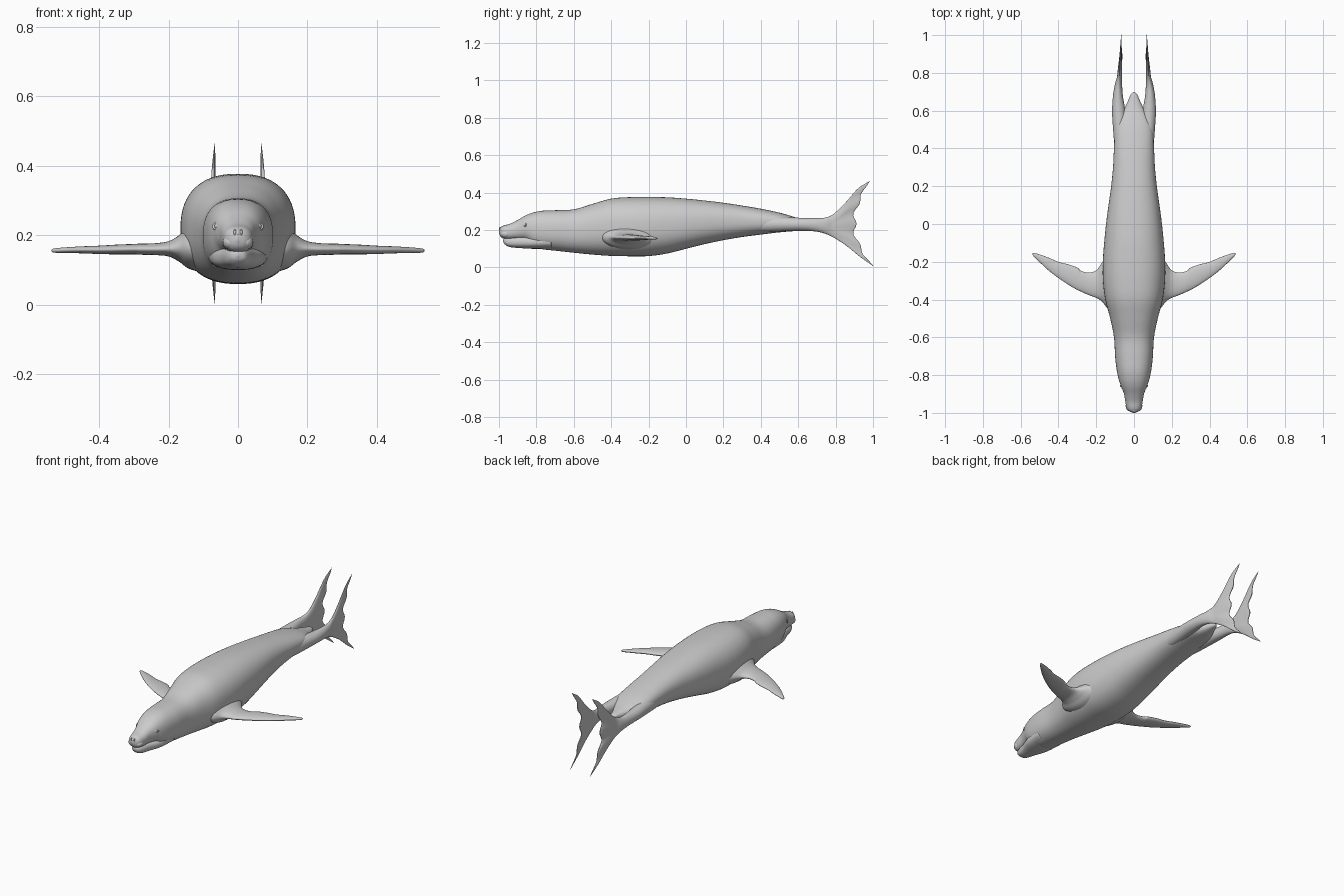
import bpy, bmesh
from math import sin, cos, pi, copysign
from mathutils import Vector


def spline(keys, sub=6):
    """Catmull-Rom interpolation through rows of numbers."""
    rows = []
    for i in range(len(keys) - 1):
        p0, p1, p2, p3 = (keys[max(0, min(len(keys) - 1, i + k))] for k in (-1, 0, 1, 2))
        for s in range(sub):
            t = s / sub
            rows.append([0.5 * (2 * b + (c - a) * t + (2 * a - 5 * b + 4 * c - d) * t * t
                                + (3 * b - a - 3 * c + d) * t ** 3)
                         for a, b, c, d in zip(p0, p1, p2, p3)])
    rows.append(list(keys[-1]))
    return rows


def loft(name, keys, ring, n=48, mirror=False):
    bm = bmesh.new()
    rings = [[bm.verts.new(ring(row, 2 * pi * k / n)) for k in range(n)] for row in spline(keys)]
    for a, b in zip(rings, rings[1:]):
        for k in range(n):
            bm.faces.new((a[k], a[(k + 1) % n], b[(k + 1) % n], b[k]))
    bm.faces.new(rings[0])
    bm.faces.new(rings[-1])
    bmesh.ops.recalc_face_normals(bm, faces=bm.faces)
    return finish(name, bm, mirror)


def finish(name, bm, mirror=False):
    mesh = bpy.data.meshes.new(name)
    bm.to_mesh(mesh)
    bm.free()
    mesh.shade_smooth()
    ob = bpy.data.objects.new(name, mesh)
    bpy.context.collection.objects.link(ob)
    if mirror:
        ob.modifiers.new("Mirror", 'MIRROR')
    return ob


def power(v, e):
    return copysign(abs(v) ** e, v)


# Rows: y, half width, top z, bottom z
def body_ring(r, a):
    y, w, zt, zb = r
    w = max(w, 0.001)
    e = 0.84
    return Vector((w * power(cos(a), e), y, (zt + zb) / 2 + (zt - zb) / 2 * power(sin(a), e)))


# Torso with head, muzzle and tail stub
loft("body", [
    (-1.0, .004, .200, .185), (-.992, .024, .214, .166), (-.975, .038, .224, .154),
    (-.94, .046, .234, .150), (-.90, .053, .254, .150), (-.86, .068, .277, .145),
    (-.82, .082, .293, .115), (-.77, .092, .303, .098), (-.70, .100, .306, .090),
    (-.60, .106, .311, .079), (-.50, .126, .340, .069), (-.40, .152, .368, .062),
    (-.30, .164, .376, .060), (-.20, .165, .377, .061), (-.10, .158, .375, .075),
    (0, .148, .368, .100), (.10, .135, .358, .125), (.20, .121, .346, .146),
    (.30, .111, .331, .163), (.40, .106, .314, .176), (.50, .100, .293, .188),
    (.56, .082, .276, .193), (.61, .052, .260, .198), (.65, .033, .250, .205),
    (.685, .017, .242, .214), (.70, .002, .230, .225)], body_ring, 64)

# Lower jaw tucked under the muzzle, leaving the mouth crease
loft("lower_jaw", [
    (-.978, .004, .150, .140), (-.97, .022, .156, .125), (-.945, .035, .162, .110),
    (-.89, .050, .168, .104), (-.82, .074, .172, .100), (-.72, .085, .180, .100)],
    body_ring)


# Front flippers; rows: x, leading y, trailing y, centre z, half thickness
def front_ring(r, a):
    x, y0, y1, z, h = r
    return Vector((x, (y0 + y1) / 2 + (y1 - y0) / 2 * cos(a), z + h * sin(a)))


loft("front_flipper", [
    (.09, -.47, -.12, .165, .075), (.14, -.445, -.16, .163, .060), (.17, -.410, -.205, .162, .038),
    (.20, -.391, -.245, .161, .022), (.24, -.376, -.257, .160, .017),
    (.28, -.358, -.248, .160, .016), (.30, -.349, -.231, .160, .015),
    (.35, -.320, -.213, .159, .014), (.40, -.286, -.201, .158, .012),
    (.45, -.248, -.179, .158, .010), (.50, -.202, -.161, .157, .008),
    (.53, -.172, -.153, .156, .006), (.538, -.161, -.155, .156, .002)],
    front_ring, 40, True)


# Hind flippers; rows: middle y, centre x, half thickness, top z, bottom z, tip sweep, scallop
def hind_ring(r, a):
    y, x, h, zt, zb, bow, wave = r
    c = cos(a)
    rays = 1 + 18 * wave * cos(13 * c)
    return Vector((x + h * rays * sin(a),
                   y + bow * c * c * (1 - .12 * c) + wave * cos(13 * c) * sin(a) ** 2,
                   (zt + zb) / 2 + (zt - zb) / 2 * c))


loft("hind_flipper", [
    (.30, .060, .030, .265, .195, 0, 0), (.42, .070, .034, .272, .192, 0, 0),
    (.52, .076, .036, .270, .194, 0, 0), (.60, .081, .035, .266, .196, 0, 0),
    (.68, .085, .026, .264, .194, 0, 0), (.74, .082, .019, .266, .182, 0, 0),
    (.78, .077, .013, .285, .160, .008, 0), (.82, .074, .011, .345, .115, .035, .002),
    (.86, .071, .008, .420, .055, .065, .005), (.892, .068, .005, .455, .015, .088, .010),
    (.90, .067, .002, .464, .003, .095, .012)], hind_ring, 96, True)


# Ellipsoid helper for small face details
def blob(name, loc, size, mirror=False):
    bm = bmesh.new()
    bmesh.ops.create_uvsphere(bm, u_segments=24, v_segments=14, radius=1)
    bmesh.ops.scale(bm, vec=size, verts=bm.verts)
    bmesh.ops.translate(bm, vec=loc, verts=bm.verts)
    return finish(name, bm, mirror)


blob("eyeball", (.055, -.862, .226), (.013, .013, .011), True)
blob("whisker_pad", (.020, -.962, .180), (.024, .030, .022), True)
blob("nose_pad", (0, -.982, .205), (.017, .018, .014))
blob("nostril_rim", (.009, -.994, .208), (.004, .006, .009), True)


# Eyelids: a thin ring around each eye, facing forward and outward
def lid_ring(r, a):
    t, = r
    out = Vector((.62, -.72, .30)).normalized()
    side = out.cross(Vector((0, 0, 1))).normalized()
    up = side.cross(out)
    radial = side * cos(t) * 1.25 + up * sin(t) * .85
    return Vector((.058, -.866, .227)) + radial * (.0125 + .0035 * cos(a)) + out * .0035 * sin(a)


loft("eyelid", [(2 * pi * i / 8,) for i in range(9)], lid_ring, 10, True)
